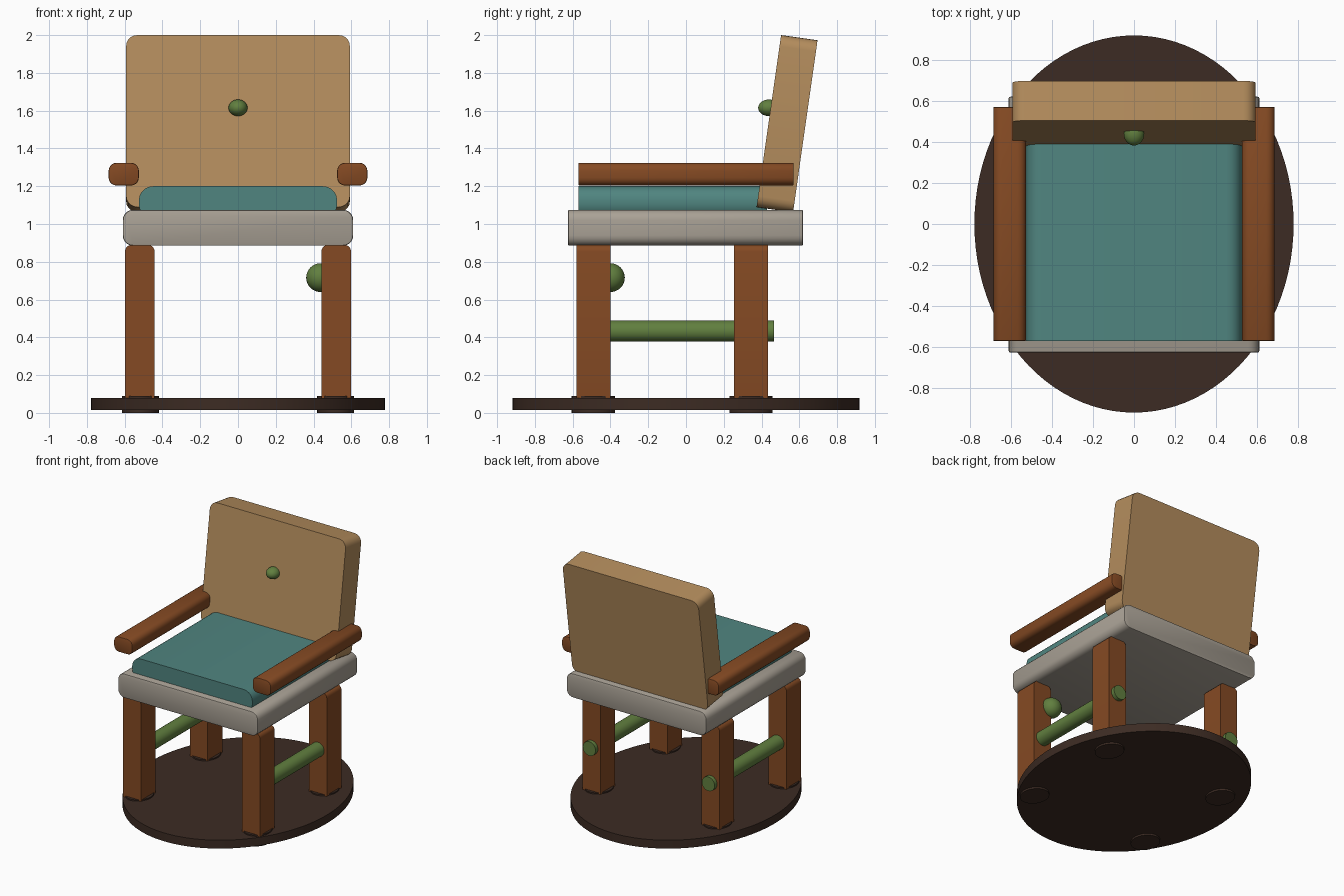
import bpy
import bmesh
from math import radians
from mathutils import Matrix

cube = bpy.data.objects.get("Cube")
if cube:
    bpy.data.objects.remove(cube, do_unlink=True)


def make_material(name, hex_code):
    srgb = [int(hex_code[i:i + 2], 16) / 255 for i in (0, 2, 4)]
    color = [((c + 0.055) / 1.055) ** 2.4 for c in srgb] + [1.0]
    mat = bpy.data.materials.new(name)
    mat.use_nodes = True
    mat.diffuse_color = color
    mat.node_tree.nodes["Principled BSDF"].inputs["Base Color"].default_value = color
    return mat


tan = make_material("tan", "B48D5D")
teal = make_material("teal", "508580")
stone = make_material("stone_grey", "A9A195")
wood = make_material("red_brown_wood", "854A23")
green = make_material("moss_green", "617F3F")
dark = make_material("dark_brown", "3C2B23")


def finish(bm, name, mat, center, tilt=0.0):
    mesh = bpy.data.meshes.new(name)
    bm.to_mesh(mesh)
    bm.free()
    mesh.materials.append(mat)
    obj = bpy.data.objects.new(name, mesh)
    bpy.context.collection.objects.link(obj)
    obj.location = center
    obj.rotation_euler.x = tilt
    bpy.ops.object.select_all(action='DESELECT')
    obj.select_set(True)
    bpy.context.view_layer.objects.active = obj
    bpy.ops.object.shade_smooth_by_angle(angle=radians(35))
    return obj


def block(name, mat, center, size, radius, tilt=0.0, rim=0.0):
    """Box whose long edges along y are rounded, with an optional soft rim."""
    bm = bmesh.new()
    bmesh.ops.create_cube(bm, size=1, matrix=Matrix.Diagonal((*size, 1)))
    along_y = [e for e in bm.edges
               if abs(e.verts[0].co.y - e.verts[1].co.y) > size[1] / 2]
    bmesh.ops.bevel(bm, geom=along_y, offset=radius, segments=5,
                    profile=0.5, affect='EDGES')
    if rim:
        ends = [e for e in bm.edges if e.calc_face_angle(0) > 1]
        bmesh.ops.bevel(bm, geom=ends, offset=rim, segments=2,
                        profile=0.5, affect='EDGES')
    return finish(bm, name, mat, center, tilt)


def disc(name, mat, center, rx, ry, height, segments=64):
    bm = bmesh.new()
    bmesh.ops.create_cone(bm, cap_ends=True, segments=segments, radius1=1,
                          radius2=1, depth=height,
                          matrix=Matrix.Diagonal((rx, ry, 1, 1)))
    return finish(bm, name, mat, center)


def ball(name, center, radii):
    bm = bmesh.new()
    bmesh.ops.create_uvsphere(bm, u_segments=28, v_segments=16, radius=1,
                              matrix=Matrix.Diagonal((*radii, 1)))
    return finish(bm, name, green, center)


# Floor plate
disc("base_plate", dark, (0, 0, 0.047), 0.777, 0.918, 0.066, 96)

# Seat, cushion and leaning back
block("seat", stone, (0, -0.003, 0.98), (1.22, 1.245, 0.19), 0.055, rim=0.008)
block("seat_cushion", teal, (0, -0.07, 1.115), (1.05, 1.0, 0.17), 0.075)
block("backrest", tan, (0, 0.535, 1.531), (1.185, 0.195, 0.92), 0.06,
      tilt=radians(-8.1))
ball("back_button", (0, 0.44, 1.615), (0.05, 0.058, 0.044))

# Legs, feet, side rails and armrests on both sides
for side, x in (("left", 1), ("right", -1)):
    for place, y in (("front", -0.49), ("back", 0.344)):
        block(f"{place}_{side}_leg", wood, (0.52 * x, y, 0.47),
              (0.156, 0.182, 0.84), 0.035)
        disc(f"{place}_{side}_foot", dark, (0.517 * x, y, 0.045),
             0.098, 0.115, 0.09, 32)
    bm = bmesh.new()
    bmesh.ops.create_cone(bm, cap_ends=True, segments=28, radius1=0.056,
                          radius2=0.056, depth=0.93,
                          matrix=Matrix.Rotation(radians(90), 4, 'X'))
    finish(bm, f"{side}_side_rail", green, (0.52 * x, 0.0, 0.433))
    block(f"{side}_armrest", wood, (0.605 * x, 0, 1.264),
          (0.16, 1.14, 0.12), 0.042, rim=0.006)

# Round knob on the inner corner of one front leg
ball("leg_knob", (0.437, -0.4, 0.716), (0.076, 0.076, 0.076))
